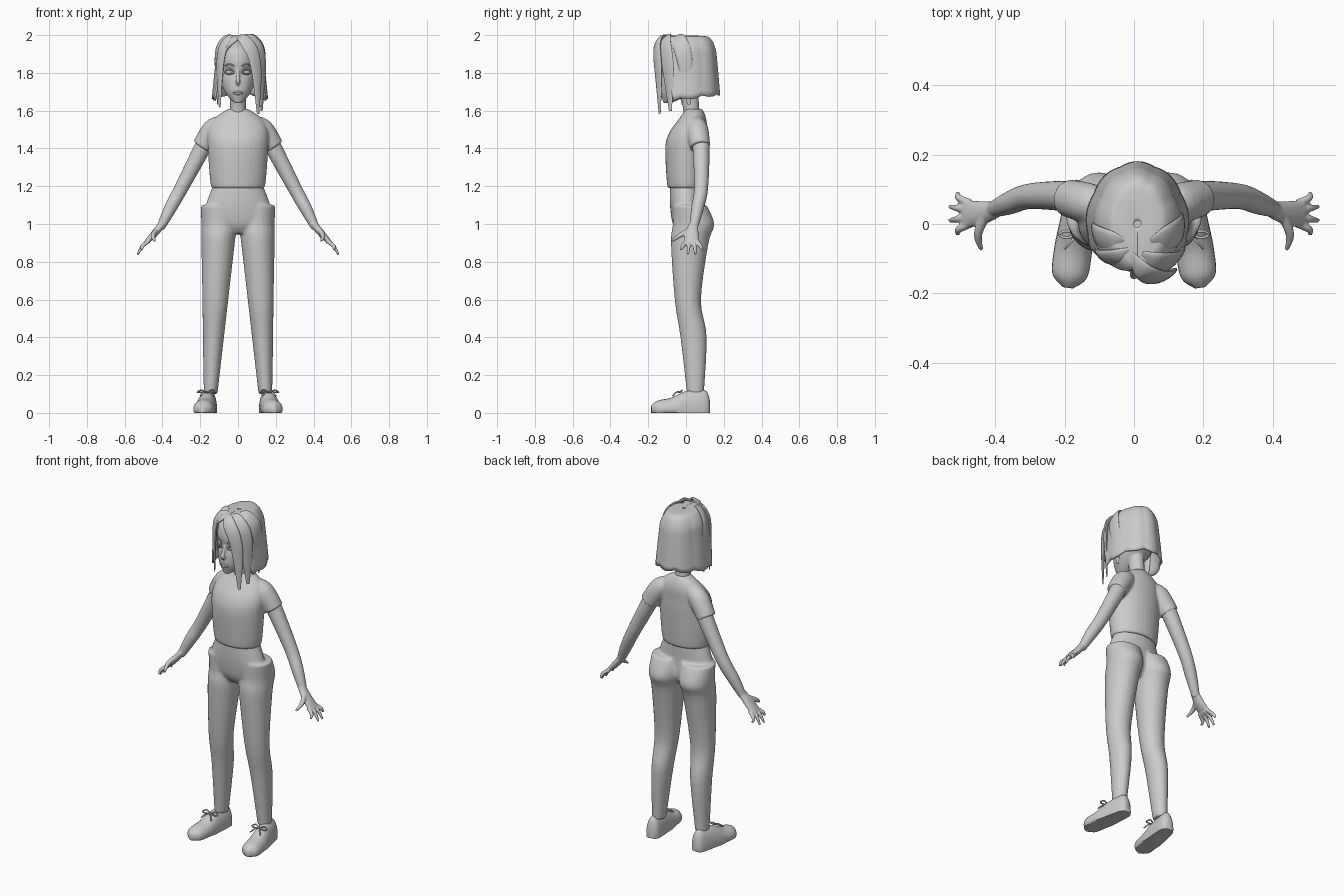
import bpy, bmesh
from math import sin, cos, pi, exp, sqrt, radians
from mathutils import Vector, Matrix

if "Cube" in bpy.data.objects:
    bpy.data.objects.remove(bpy.data.objects["Cube"])

grey = bpy.data.materials.new("plain grey")
grey.use_nodes = True
tint = (0.6, 0.6, 0.6, 1)
grey.diffuse_color = tint
grey.node_tree.nodes["Principled BSDF"].inputs["Base Color"].default_value = tint

FORWARD, UP = Vector((0, 1, 0)), Vector((0, 0, 1))


def spline(rows, steps):
    """Smooth curve through rows of equal length."""
    rows = [Vector(row) for row in rows]
    last = len(rows) - 1
    curve = []
    for i in range(last):
        start, end = rows[i], rows[i + 1]
        leave = (end - rows[max(i - 1, 0)]) / 2
        arrive = (rows[min(i + 2, last)] - start) / 2
        for k in range(steps):
            t = k / steps
            ease = t * t * (3 - 2 * t)
            curve.append(start.lerp(end, ease) + leave * (t * (1 - t) ** 2) - arrive * (t * t * (1 - t)))
    return curve + [rows[last]]


def loft(bm, rows, depth_axis=FORWARD, level=False, sides=20, steps=5):
    """Skin rings (x, y, z, width, depth); depth equals width when left out."""
    rows = spline([(*row, row[-1])[:5] for row in rows], steps)
    centres = [row.to_3d() if len(row) == 3 else Vector(row[:3]) for row in rows]
    last = len(rows) - 1
    rings = []
    for i, (centre, row) in enumerate(zip(centres, rows)):
        along = UP if level else (centres[min(i + 1, last)] - centres[max(i - 1, 0)]).normalized()
        deep = depth_axis(centre) if callable(depth_axis) else depth_axis
        deep = (deep - along * deep.dot(along)).normalized()
        wide = deep.cross(along)
        angles = [2 * pi * k / sides for k in range(sides)]
        rings.append([bm.verts.new(centre + wide * (row[3] * cos(a)) + deep * (row[4] * sin(a)))
                      for a in angles])
    for lower, upper in zip(rings, rings[1:]):
        for k in range(sides):
            n = (k + 1) % sides
            bm.faces.new((lower[k], lower[n], upper[n], upper[k]))
    bm.faces.new(rings[0][::-1])
    bm.faces.new(rings[-1])


def column(bm, rows, sides=32):
    """Upright body of level rings on the centre line (z, y, width, depth)."""
    loft(bm, [(0, y, z, width, depth) for z, y, width, depth in rows], level=True, sides=sides)


def finish(name, bm, mirror=False, voxel=0, relaxing=4, thickness=0):
    bmesh.ops.recalc_face_normals(bm, faces=bm.faces)
    mesh = bpy.data.meshes.new(name)
    bm.to_mesh(mesh)
    bm.free()
    mesh.materials.append(grey)
    part = bpy.data.objects.new(name, mesh)
    bpy.context.collection.objects.link(part)
    bpy.ops.object.select_all(action="DESELECT")
    part.select_set(True)
    bpy.context.view_layer.objects.active = part
    bpy.ops.object.shade_smooth_by_angle(angle=radians(50))
    if mirror:
        part.modifiers.new("mirror", "MIRROR").use_mirror_merge = False
    if thickness:
        shell = part.modifiers.new("thickness", "SOLIDIFY")
        shell.thickness, shell.offset = thickness, 0
    if voxel:
        blend = part.modifiers.new("blend", "REMESH")
        blend.mode, blend.voxel_size, blend.use_smooth_shade = "VOXEL", voxel, True
        relax = part.modifiers.new("relax", "SMOOTH")
        relax.factor, relax.iterations = 0.5, relaxing


# Trousers: tapering legs blended into the hips
bm = bmesh.new()
leg = [(.1, .05, .045), (.4, .04, .07), (.6, .01, .07), (.9, .02, .1), (1, .04, .11), (1.1, .02, .09)]
loft(bm, [(.15 - .05 * z, y, z, .03 + .065 * z, depth) for z, y, depth in leg], level=True)
column(bm, [(.95, .01, .08, .05), (1, .01, .17, .08), (1.1, 0, .17, .085), (1.22, 0, .125, .085)])
finish("trousers", bm, mirror=True, voxel=.008, relaxing=6)

# Shirt with short sleeves
bm = bmesh.new()
column(bm, [(1.19, 0, .125, .09), (1.21, 0, .145, .1), (1.4, 0, .16, .11), (1.48, .01, .16, .1),
            (1.54, .03, .14, .08), (1.58, .04, .1, .06), (1.61, .04, .05, .045)])
loft(bm, [(.08, .05, 1.53, .045), (.13, .06, 1.5, .058), (.19, .075, 1.41, .054)])
finish("shirt", bm, mirror=True, voxel=.007, relaxing=5)

# Arms, palms, fingers and thumbs
bm = bmesh.new()
loft(bm, [(.15, .07, 1.48, .045), (.19, .08, 1.4, .045), (.3, .08, 1.19, .037), (.36, .06, 1.08, .033),
          (.41, .04, .98, .022)])
loft(bm, [(.4, .04, 1, .02, .025), (.45, .03, .94, .018, .037), (.49, .03, .9, .01, .04)])
for finger in range(4):
    spread = finger - 1.5
    shorter = .012 * spread ** 2
    root, tip = .03 + .02 * spread, .03 + .04 * spread
    loft(bm, [(.47, root, .91, .011), (.505, (root + tip) / 2, .885, .011),
              (.535 - shorter, tip, .835 + shorter, .006)], sides=10)
loft(bm, [(.43, .02, .97, .014), (.45, -.03, .94, .013), (.44, -.075, .91, .006)], depth_axis=UP, sides=10)
finish("arms", bm, mirror=True, voxel=.0045, relaxing=3)

# Shoes, toes turned out and soles cut flat
bm = bmesh.new()
shoe = [(.125, .02, .05), (.1, .04, .1), (0, .05, .095), (-.08, .055, .06), (-.15, .05, .045), (-.184, .015, .02)]
loft(bm, [(.165 - .14 * y, y, .02, width, height) for y, width, height in shoe], depth_axis=UP, sides=24)
for v in bm.verts:
    v.co.z = max(v.co.z, 0)
finish("shoes", bm, mirror=True)

# Laces: two loops and two loose ends on each shoe
bm = bmesh.new()
knot = Vector((.165, -.03, .11))
loop = [(0, 0, 0), (.03, .01, .01), (.05, 0, 0), (.03, -.01, 0), (0, 0, 0)]
loose_end = [(0, 0, 0), (.015, -.02, 0), (.035, -.04, -.02)]
for side in (-1, 1):
    for strand in (loop, loose_end):
        loft(bm, [(*(knot + Vector((side * x, y, z))), .004) for x, y, z in strand],
             depth_axis=Vector((.1, .3, 1)), sides=8)
finish("laces", bm, mirror=True)

# Head with eye sockets, nose and neck
bm = bmesh.new()
column(bm, [(1.64, -.1, .015, .02), (1.66, -.08, .04, .045), (1.7, -.05, .07, .085), (1.75, -.02, .09, .115),
            (1.8, 0, .097, .13), (1.87, 0, .1, .135), (1.93, 0, .085, .115), (1.97, 0, .035, .05)], sides=40)
for v in bm.verts:
    if v.co.y < 0:
        v.co.y += .015 * exp(-((abs(v.co.x) - .045) / .025) ** 2 - ((v.co.z - 1.81) / .02) ** 2)
loft(bm, [(0, -.125, 1.82, .008), (0, -.14, 1.78, .01), (0, -.147, 1.755, .013), (0, -.135, 1.74, .008)], sides=12)
column(bm, [(1.53, .04, .065, .05), (1.59, .03, .043, .043), (1.72, .015, .043, .048)])
finish("head", bm, voxel=.0045, relaxing=3)

# Eyes, lids, brows and ears
bm = bmesh.new()
bmesh.ops.create_uvsphere(bm, u_segments=20, v_segments=12, radius=.021,
                          matrix=Matrix.Translation((.045, -.097, 1.807)))


def face_arc(height, rise, radius):
    points = []
    for k in range(-2, 3):
        x = .045 + .012 * k
        points.append((x, -.003 - .13 * sqrt(1 - (x / .1) ** 2), height + rise * (1 - k * k / 4), radius))
    loft(bm, points, depth_axis=UP, sides=8)


face_arc(1.805, .013, .004)
face_arc(1.8, -.007, .003)
face_arc(1.836, .01, .004)
loft(bm, [(.09, 0, 1.75, .004, .01), (.1, .01, 1.79, .009, .02), (.095, .01, 1.825, .004, .01)], sides=12)
finish("eyes_and_ears", bm, mirror=True)

# Lips, tapering to the corners
bm = bmesh.new()
for lift in (-.005, .005):
    points = []
    for k in range(-2, 3):
        fullness = 1 - k * k / 4
        points.append((.014 * k, -.134 + .002 * k * k, 1.694 + lift * fullness, .001 + .005 * fullness))
    loft(bm, points, depth_axis=UP, sides=10)
finish("lips", bm)

# Bobbed hair shell: height, half width, half depth and half angle of the face opening
hair_rows = spline([(1.99, .01, .01, 0), (1.99, .05, .08, 0), (1.98, .08, .12, 5), (1.93, .11, .145, 35),
                    (1.86, .12, .155, 50), (1.65, .14, .17, 68)], 5)


def hair_point(row, angle, scale):
    z, width, depth, _ = row
    return Vector((.01 + width * scale * sin(angle), -depth * scale * cos(angle), z))


bm = bmesh.new()
columns = 90
grid = []
for row in hair_rows:
    hem = max(0, 1.86 - row[0]) / .2
    line = []
    for i in range(columns + 1):
        angle = radians(row[3] + (360 - 2 * row[3]) * i / columns)
        strand = abs(sin(angle * 4.5))
        point = hair_point(row, angle, 1 + .03 * strand)
        point.z += hem * (.02 * (1 - cos(angle)) - .012 * strand)
        line.append(bm.verts.new(point))
    grid.append(line)
for upper, lower in zip(grid, grid[1:]):
    for i in range(columns):
        bm.faces.new((upper[i], upper[i + 1], lower[i + 1], lower[i]))
finish("hair_shell", bm, thickness=.012)


# Locks sweeping from the parting down over the shell
def lock(start, end, lift, length, width):
    path = hair_rows[5::4]
    rings = []
    for i, row in enumerate(path):
        t = i / (len(path) - 1)
        point = hair_point(row, radians(start + (end - start) * sqrt(t)), lift)
        point.z = 1.99 - (1.99 - point.z) * length
        point.x *= 1 - .2 * t ** 6
        taper = min(1, .4 + 2 * t) * (1 - .8 * t ** 6)
        rings.append((*point, width * taper, .012 * taper))
    loft(bm, rings, depth_axis=lambda c: Vector((c.x, c.y, max(.2 * (c.z - 1.8), c.z - 1.9))), sides=16)


bm = bmesh.new()
lock(-20, 47, 1.2, 1.2, .038)
lock(10, 65, 1.15, 1.15, .045)
lock(50, 95, 1.08, 1.05, .045)
lock(-25, -62, 1.06, 1.1, .03)
lock(-50, -85, 1.04, 1.05, .04)
finish("hair_locks", bm)
